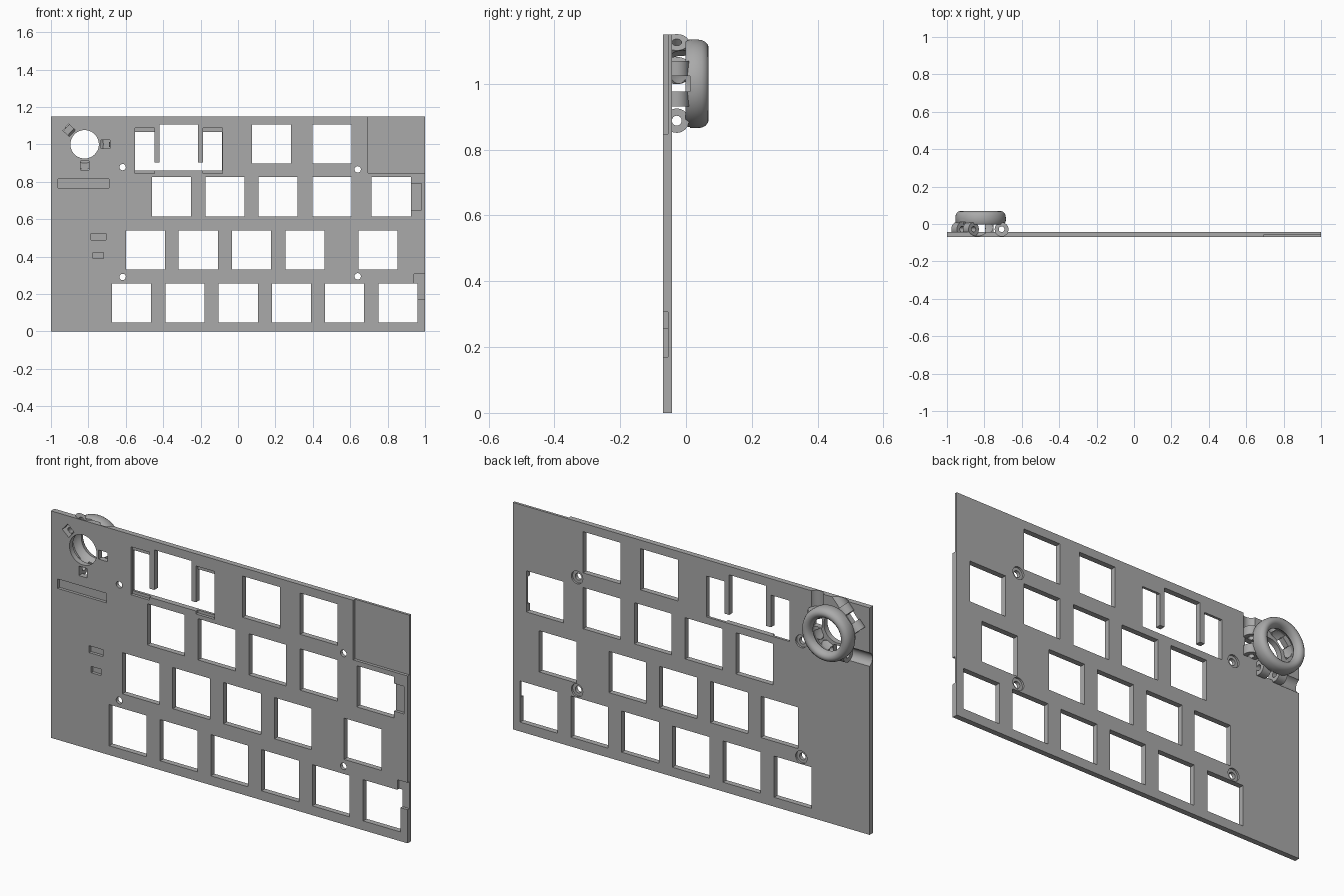
import bpy, bmesh, math
from mathutils import Matrix, Vector

if "Cube" in bpy.data.objects:
    bpy.data.objects.remove(bpy.data.objects["Cube"], do_unlink=True)

grey = bpy.data.materials.new("plain grey")
grey.use_nodes = True
grey.diffuse_color = (0.4, 0.4, 0.4, 1)
grey.node_tree.nodes["Principled BSDF"].inputs["Base Color"].default_value = (0.4, 0.4, 0.4, 1)

FRONT, BACK = -0.07, -0.042
MID = -0.055                      # floor of the shallow pockets
BALL = Vector((-0.82, 0, 1.0))    # axis of the ball socket
AXLE_Y, AXLE_R = -0.028, 0.037


def box(bm, x0, x1, z0, z1, y0=-0.2, y1=0.2):
    m = Matrix.Translation(((x0 + x1) / 2, (y0 + y1) / 2, (z0 + z1) / 2))
    bmesh.ops.create_cube(bm, size=1, matrix=m @ Matrix.Diagonal((x1 - x0, y1 - y0, z1 - z0, 1)))


def rod(bm, a, b, r, n=32):
    a, b = Vector(a), Vector(b)
    m = Matrix.Translation((a + b) / 2) @ (b - a).to_track_quat('Z', 'Y').to_matrix().to_4x4()
    bmesh.ops.create_cone(bm, cap_ends=True, segments=n, radius1=r, radius2=r,
                          depth=(b - a).length, matrix=m)


def make(name, bm):
    bmesh.ops.recalc_face_normals(bm, faces=bm.faces)
    me = bpy.data.meshes.new(name)
    bm.to_mesh(me)
    bm.free()
    me.materials.append(grey)
    ob = bpy.data.objects.new(name, me)
    bpy.context.scene.collection.objects.link(ob)
    return ob


def cut(ob, cutters):
    """Subtract each cutter mesh in turn, then drop the cutters."""
    for bm in cutters:
        c = make("cutter", bm)
        c.hide_render = True
        mod = ob.modifiers.new("cut", 'BOOLEAN')
        mod.operation, mod.solver, mod.object = 'DIFFERENCE', 'EXACT', c
        dg = bpy.context.evaluated_depsgraph_get()
        me = bpy.data.meshes.new_from_object(ob.evaluated_get(dg))
        ob.modifiers.clear()
        ob.data = me
        bpy.data.objects.remove(c, do_unlink=True)


def smooth(ob):
    bpy.ops.object.select_all(action='DESELECT')
    ob.select_set(True)
    bpy.context.view_layer.objects.active = ob
    bpy.ops.object.shade_smooth_by_angle(angle=math.radians(35))


# Roller stations: radial direction, and the side the axle is pushed in from
stations = []
for deg, side in ((0, 1), (270, -1), (138, -1)):
    a = math.radians(deg)
    radial = Vector((math.cos(a), 0, math.sin(a)))
    stations.append((radial, Vector((-radial.z, 0, radial.x)) * side, a))


def roller_slots(y0, y1, w, r0, r1):
    bm = bmesh.new()
    for radial, _, a in stations:
        part = bmesh.new()
        box(part, r0, r1, -w / 2, w / 2, y0, y1)
        part.transform(Matrix.Translation(BALL) @ Matrix.Rotation(-a, 4, 'Y'))
        me = bpy.data.meshes.new("tmp")
        part.to_mesh(me)
        part.free()
        bm.from_mesh(me)
        bpy.data.meshes.remove(me)
    return bm


# Plate with switch openings
bm = bmesh.new()
box(bm, -1, 1, 0, 1.15, FRONT, BACK)
plate = make("switch_plate", bm)

holes = bmesh.new()
KEY = 0.209
rows = [(0.898, (0.075, 0.398)),
        (0.615, (-0.459, -0.175, 0.11, 0.397, 0.715)),
        (0.33, (-0.599, -0.317, -0.032, 0.253, 0.644)),
        (0.047, (-0.673, -0.387, -0.103, 0.181, 0.466, 0.751))]
for z, xs in rows:
    for x in xs:
        box(holes, x, x + KEY, z, z + KEY)
for x0, x1, top in ((-0.55, -0.447, 1.067), (-0.42, -0.213, 1.107), (-0.187, -0.085, 1.067)):
    box(holes, x0, x1, 0.86, top)

screws = [(-0.617, 0.878), (0.64, 0.866), (-0.617, 0.291), (0.64, 0.294)]
for x, z in screws:
    rod(holes, (x, -0.2, z), (x, 0.2, z), 0.017)
rod(holes, (BALL.x, -0.2, BALL.z), (BALL.x, 0.2, BALL.z), 0.076, 64)

# Link between the wide opening's slots
link = bmesh.new()
box(link, -0.5, -0.13, 0.86, 0.904)

# Shallow front pockets and back counterbores
pockets = bmesh.new()
for x0, x1, z0, z1 in ((0.695, 1.1, 0.848, 1.25), (0.9, 0.98, 0.65, 0.79), (0.942, 1.1, 0.17, 0.307),
                       (-0.962, -0.689, 0.767, 0.815), (-0.785, -0.707, 0.489, 0.524),
                       (-0.774, -0.72, 0.39, 0.422), (-0.552, -0.447, 0.845, 1.088),
                       (-0.187, -0.084, 0.845, 1.088)):
    box(pockets, x0, x1, z0, z1, -0.2, MID)
for x, z in screws:
    rod(pockets, (x, -0.052, z), (x, 0.1, z), 0.032)

# Grooves that let the axles slide in from the plate's edge
grooves = bmesh.new()
for radial, tangent, _ in stations:
    p = BALL + radial * 0.112 + Vector((0, AXLE_Y, 0))
    rod(grooves, p + tangent * 0.06, p + tangent * 0.35, AXLE_R)
cut(plate, [holes, link, pockets, grooves, roller_slots(-0.2, 0.0, 0.046, 0.088, 0.136)])
smooth(plate)

# Axle lugs: a drilled pair at each roller
bm = bmesh.new()
drill = bmesh.new()
for radial, tangent, _ in stations:
    p = BALL + radial * 0.112 + Vector((0, AXLE_Y, 0))
    for s in (-1, 1):
        rod(bm, p + tangent * 0.024 * s, p + tangent * 0.069 * s, AXLE_R)
    rod(drill, p - tangent * 0.09, p + tangent * 0.09, 0.015, 24)
lugs = make("axle_lugs", bm)
ball_space = bmesh.new()
bmesh.ops.create_uvsphere(ball_space, u_segments=48, v_segments=24, radius=0.104,
                          matrix=Matrix.Translation(BALL + Vector((0, 0.0, 0))))
front_trim = bmesh.new()
box(front_trim, -2, 2, -1, 2, -0.3, -0.066)
cut(lugs, [drill, ball_space, front_trim])
smooth(lugs)

# Socket ring: a rounded collar turned around the ball's axis
profile = [(0.104, -0.002), (0.128, -0.002), (0.134, 0.008), (0.135, 0.03)]
for i in range(1, 9):
    t = math.pi * i / 8
    profile.append((0.109 + 0.026 * math.cos(t), 0.035 + 0.034 * math.sin(t)))
profile += [(0.094, 0.022), (0.101, 0.01)]
bm = bmesh.new()
verts = [bm.verts.new((r, y, 0)) for r, y in profile]
edges = [bm.edges.new((verts[i], verts[(i + 1) % len(verts)])) for i in range(len(verts))]
bmesh.ops.spin(bm, geom=verts + edges, cent=(0, 0, 0), axis=(0, 1, 0),
               angle=2 * math.pi, steps=72, use_merge=True)
bmesh.ops.remove_doubles(bm, verts=bm.verts, dist=0.0001)
bm.transform(Matrix.Translation(BALL))
ring = make("ball_socket_ring", bm)
cut(ring, [roller_slots(-0.1, 0.012, 0.048, 0.06, 0.16)])
smooth(ring)
